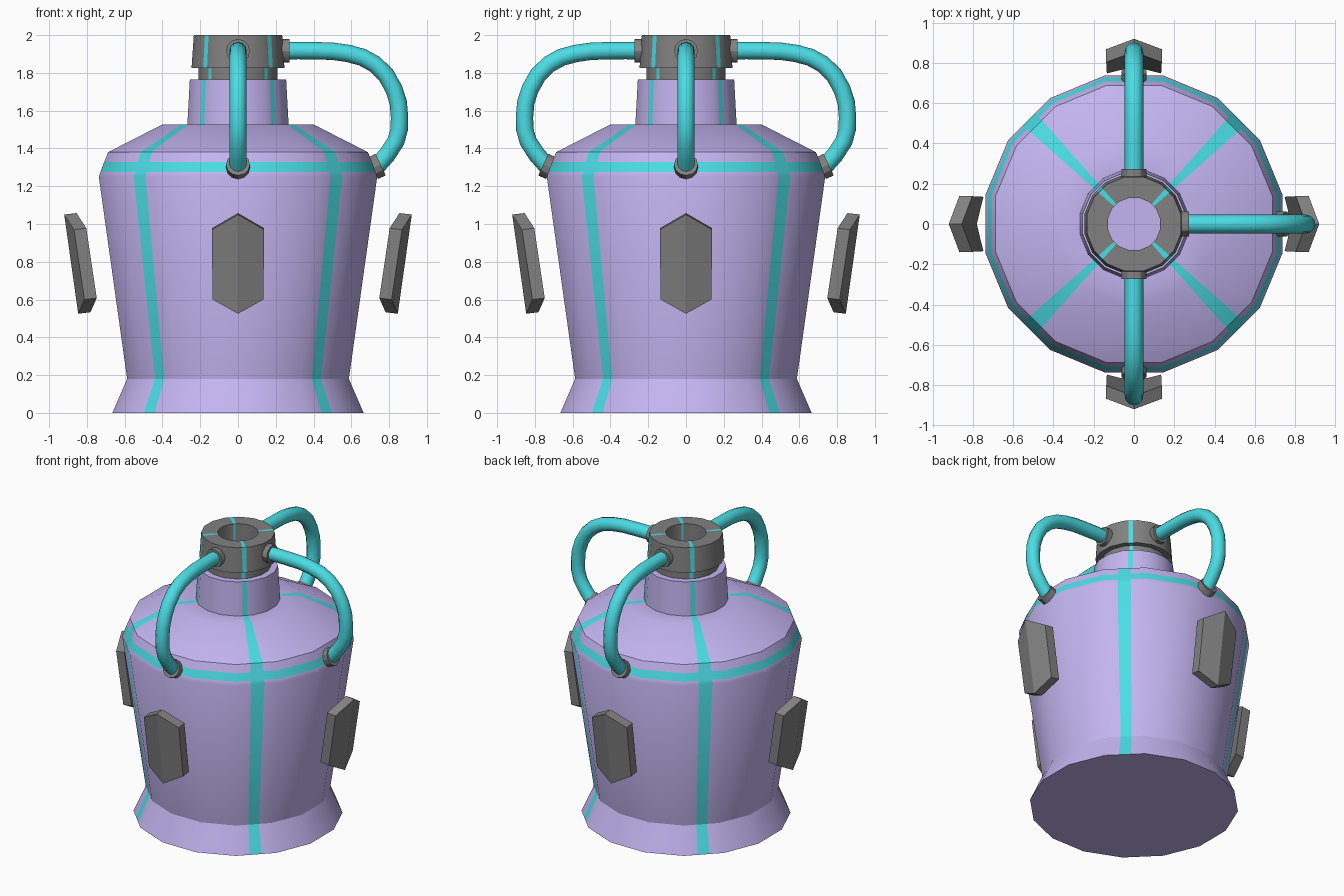
import bpy, bmesh
from math import radians, cos, sin, pi
from mathutils import Vector, Matrix

if "Cube" in bpy.data.objects:
    bpy.data.objects.remove(bpy.data.objects["Cube"])


def material(name, rgb):
    m = bpy.data.materials.new(name)
    m.diffuse_color = (*rgb, 1)
    m.use_nodes = True
    m.node_tree.nodes["Principled BSDF"].inputs["Base Color"].default_value = m.diffuse_color
    return m


LILAC = material("lilac", (0.55, 0.46, 0.88))
TEAL = material("teal", (0.07, 0.72, 0.78))
GREY = material("grey", (0.22, 0.22, 0.22))


def finish(name, bm, mats, smooth=True):
    bmesh.ops.recalc_face_normals(bm, faces=bm.faces)
    me = bpy.data.meshes.new(name)
    bm.to_mesh(me)
    bm.free()
    ob = bpy.data.objects.new(name, me)
    bpy.context.collection.objects.link(ob)
    for m in mats:
        me.materials.append(m)
    if smooth:
        bpy.ops.object.select_all(action='DESELECT')
        bpy.context.view_layer.objects.active = ob
        ob.select_set(True)
        bpy.ops.object.shade_smooth_by_angle(angle=radians(30))
    return ob


# 16-sided plan with flats on the axes, plus narrow stripes on the diagonals
STRIPE = 3.4
ANGLES = sorted([k * 22.5 + 11.25 for k in range(16)]
                + [d + s * STRIPE for d in (45, 135, 225, 315) for s in (-1, 1)])


def striped_lathe(name, profile, base, bands=(), closed=False):
    """Profile holds (apothem, z); bands lists the segments that are all teal."""
    bm = bmesh.new()
    rings = []
    for r, z in profile:
        ring = []
        for a in ANGLES:
            off = (a + 11.25) % 22.5 - 11.25
            R = r / cos(radians(off))
            ring.append(bm.verts.new((R * cos(radians(a)), R * sin(radians(a)), z)))
        rings.append(ring)
    n = len(ANGLES)
    for j in range(len(rings) if closed else len(rings) - 1):
        lo, hi = rings[j], rings[(j + 1) % len(rings)]
        for i in range(n):
            k = (i + 1) % n
            f = bm.faces.new((lo[i], lo[k], hi[k], hi[i]))
            gap = (ANGLES[k] - ANGLES[i]) % 360
            mid = ANGLES[i] + gap / 2
            if j in bands or abs(mid % 90 - 45) < 1:
                f.material_index = 1
    if not closed:
        bm.faces.new(rings[0])
        bm.faces.new(rings[-1])
    return finish(name, bm, (base, TEAL))


# canister body with shoulder and neck
striped_lathe("body", [(0.665, 0), (0.587, 0.18), (0.737, 1.25), (0.728, 1.275),
                       (0.709, 1.327), (0.688, 1.38), (0.40, 1.527),
                       (0.268, 1.527), (0.255, 1.765)], LILAC, bands=(3,))

# hollow collar on top of the neck
striped_lathe("collar", [(0.21, 1.765), (0.21, 1.825), (0.246, 1.825), (0.234, 2.0),
                         (0.13, 2.0), (0.13, 1.765)], GREY, closed=True)


def fitting(name, r, z, direction, depth, turn):
    d = Vector(direction).normalized()
    rot = d.to_track_quat('Z', 'Y').to_matrix().to_4x4()
    bm = bmesh.new()
    bmesh.ops.create_cone(bm, cap_ends=True, segments=12, radius1=0.063, radius2=0.063,
                          depth=depth, matrix=Matrix.Translation((r, 0, z)) @ rot)
    ob = finish(name, bm, (GREY,))
    ob.rotation_euler.z = turn


# three hoses with fittings (right, back, front)
PATH = [(0.22, 1.917), (0.42, 1.917), (0.582, 1.903), (0.725, 1.846), (0.825, 1.715),
        (0.855, 1.565), (0.836, 1.438), (0.735, 1.305)]
for side, turn in (("right", 0), ("back", pi / 2), ("front", -pi / 2)):
    cu = bpy.data.curves.new("hose_" + side, 'CURVE')
    cu.dimensions = '3D'
    cu.bevel_depth = 0.046
    cu.bevel_resolution = 4
    cu.resolution_u = 2
    cu.use_fill_caps = True
    sp = cu.splines.new('BEZIER')
    sp.bezier_points.add(len(PATH) - 1)
    for p, (r, z) in zip(sp.bezier_points, PATH):
        p.co = (r, 0, z)
        p.handle_left_type = p.handle_right_type = 'AUTO'
    cu.materials.append(TEAL)
    hose = bpy.data.objects.new("hose_" + side, cu)
    bpy.context.collection.objects.link(hose)
    hose.rotation_euler.z = turn
    fitting("upper_fitting_" + side, 0.247, 1.917, (1, 0, 0), 0.05, turn)
    fitting("lower_fitting_" + side, 0.735, 1.305, (0.9, 0, 0.42), 0.045, turn)

# four floating hexagonal pads, folded along a central spine
PAD = [(0.92, 0, 1.05), (0.868, 0.138, 0.97), (0.813, 0.135, 0.6),
       (0.846, 0, 0.525), (0.813, -0.135, 0.6), (0.868, -0.138, 0.97)]
for k, side in enumerate(("right", "back", "left", "front")):
    bm = bmesh.new()
    outer = [bm.verts.new(p) for p in PAD]
    inner = [bm.verts.new((x - 0.065, y, z + 0.008)) for x, y, z in PAD]
    for v in (outer, inner):
        bm.faces.new(v[:4])
        bm.faces.new((v[3], v[4], v[5], v[0]))
    for i in range(6):
        j = (i + 1) % 6
        bm.faces.new((outer[i], outer[j], inner[j], inner[i]))
    finish("pad_" + side, bm, (GREY,), smooth=False).rotation_euler.z = k * pi / 2
